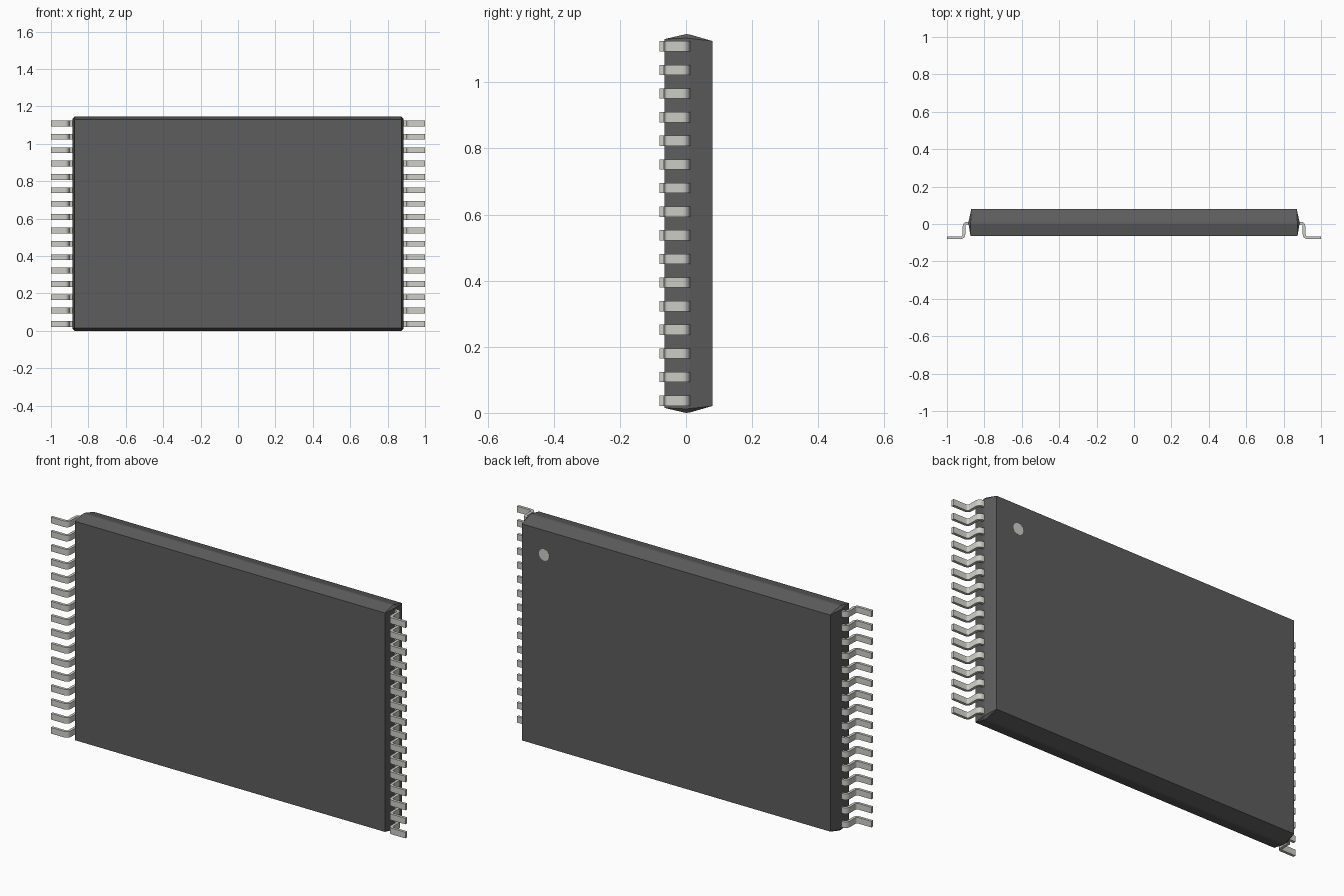
import bpy, bmesh, math
from mathutils import Vector

if "Cube" in bpy.data.objects:
    bpy.data.objects.remove(bpy.data.objects["Cube"])

MID_Z = 0.573
PINS, PITCH, PIN_W, PIN_T = 16, 0.0715, 0.031, 0.014


def material(name, rgb):
    m = bpy.data.materials.new(name)
    m.diffuse_color = (*rgb, 1)
    m.use_nodes = True
    m.node_tree.nodes["Principled BSDF"].inputs["Base Color"].default_value = m.diffuse_color
    return m


def add_object(name, bm, mat):
    bmesh.ops.recalc_face_normals(bm, faces=bm.faces)
    me = bpy.data.meshes.new(name)
    bm.to_mesh(me)
    bm.free()
    ob = bpy.data.objects.new(name, me)
    bpy.context.collection.objects.link(ob)
    me.materials.append(mat)
    return ob


dark = material("dark_plastic", (0.11, 0.11, 0.11))
metal = material("light_metal", (0.62, 0.62, 0.58))

# Package body: rectangular loops stacked in y, widest at a chamfered belt
bm = bmesh.new()
rings = []
for y, hx, hz, c in [(-0.065, 0.874, 0.558, 0), (0.0, 0.885, 0.573, 0.012),
                     (0.011, 0.885, 0.572, 0.012), (0.08, 0.87, 0.552, 0)]:
    ring = []
    for sx, sz in [(1, 1), (-1, 1), (-1, -1), (1, -1)]:
        pair = [(sx * hx, sz * (hz - c)), (sx * (hx - c), sz * hz)]
        if sx * sz < 0:
            pair.reverse()
        ring += [bm.verts.new((x, y, MID_Z + z)) for x, z in pair]
    rings.append(ring)
for a, b in zip(rings, rings[1:]):
    for i in range(8):
        j = (i + 1) % 8
        bm.faces.new((a[i], a[j], b[j], b[i]))
bm.faces.new(rings[0])
bm.faces.new(rings[-1])
bmesh.ops.remove_doubles(bm, verts=bm.verts, dist=1e-5)
add_object("package_body", bm, dark)

# Gull-wing lead: centre line with two rounded bends, thickened and extruded
path = [((0.865, 0.005), 90)]
R, STEPS = 0.017, 5
top_c, foot_c = (0.892, 0.005 - R), (0.892 + 2 * R, -0.073 + R)
top_c = (foot_c[0] - 2 * R, top_c[1])
for i in range(STEPS + 1):
    a = math.radians(90 - 90 * i / STEPS)
    path.append(((top_c[0] + R * math.cos(a), top_c[1] + R * math.sin(a)), math.degrees(a)))
for i in range(STEPS + 1):
    a = math.radians(90 * i / STEPS)
    path.append(((foot_c[0] - R * math.cos(a), foot_c[1] - R * math.sin(a)), math.degrees(a)))
path.append(((1.0, -0.073), 90))

bm = bmesh.new()
sections = []
for (x, y), deg in path:
    n = Vector((math.cos(math.radians(deg)), math.sin(math.radians(deg)))) * PIN_T / 2
    z0 = MID_Z - PITCH * (PINS - 1) / 2
    sections.append([bm.verts.new((x + s * n.x, y + s * n.y, z0 + t * PIN_W / 2))
                     for s, t in [(-1, -1), (1, -1), (1, 1), (-1, 1)]])
for a, b in zip(sections, sections[1:]):
    for i in range(4):
        j = (i + 1) % 4
        bm.faces.new((a[i], a[j], b[j], b[i]))
bm.faces.new(sections[0])
bm.faces.new(sections[-1])
leads = add_object("leads", bm, metal)
bpy.context.view_layer.objects.active = leads
leads.select_set(True)
bpy.ops.object.shade_smooth_by_angle(angle=math.radians(30))

# Repeat the lead up the side and mirror to the other side
arr = leads.modifiers.new("row", 'ARRAY')
arr.count = PINS
arr.use_relative_offset = False
arr.use_constant_offset = True
arr.constant_offset_displace = (0, 0, PITCH)
leads.modifiers.new("both_sides", 'MIRROR')

# Pin-one marker dot on the back face
bm = bmesh.new()
bmesh.ops.create_cone(bm, cap_ends=True, segments=32, radius1=0.029, radius2=0.029, depth=0.004)
dot = add_object("marker_dot", bm, metal)
dot.rotation_euler = (math.radians(90), 0, 0)
dot.location = (0.744, 0.0785, 1.0)
